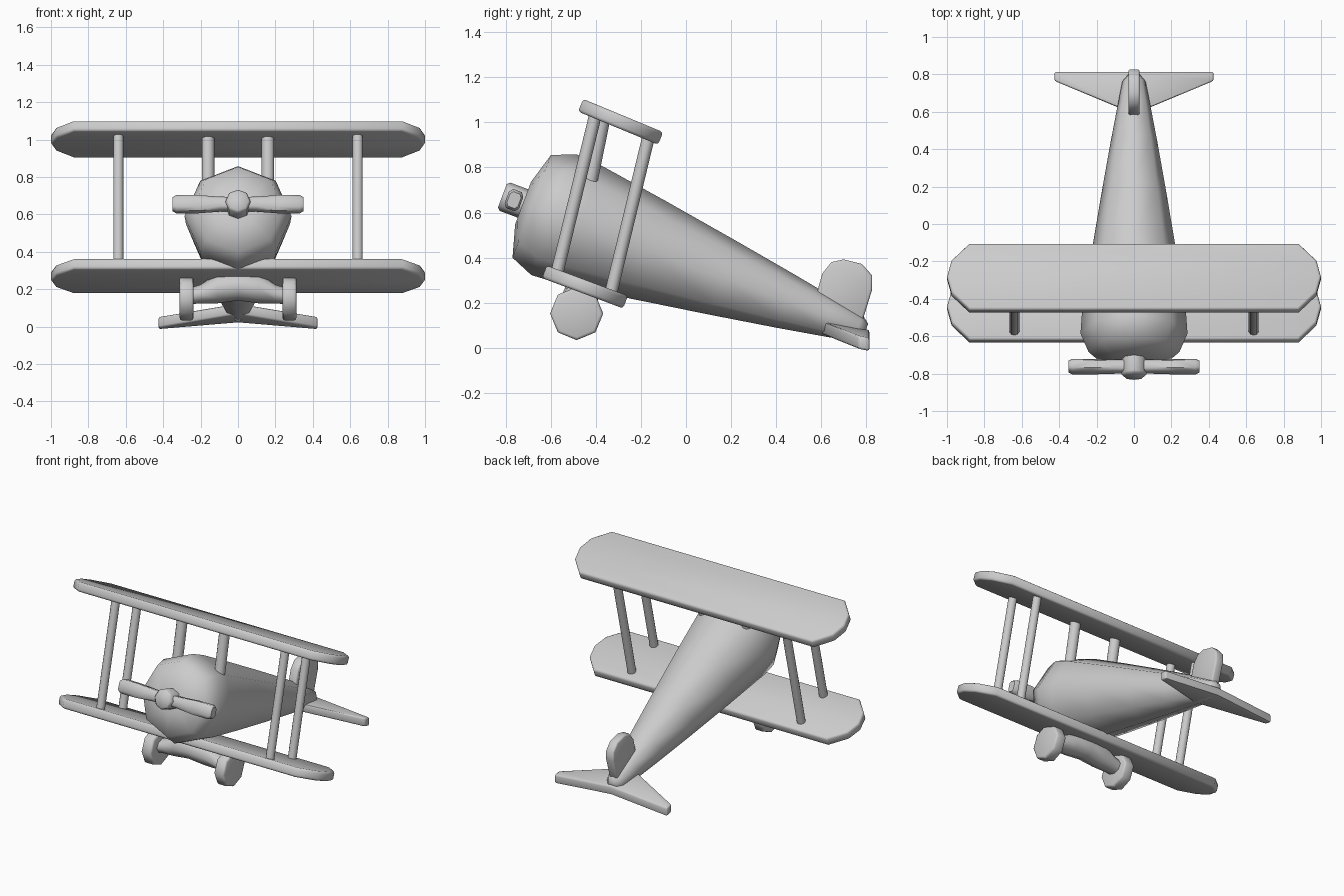
import bpy, bmesh
from math import radians, sin, cos, pi
from mathutils import Matrix, Vector

if "Cube" in bpy.data.objects:
    bpy.data.objects.remove(bpy.data.objects["Cube"])


def pitch(deg, y, z):
    """Nose-up tilt, then placement in the centre plane."""
    return Matrix.Translation((0, y, z)) @ Matrix.Rotation(-radians(deg), 4, 'X')


def loft(name, rings, matrix=Matrix(), bevel=0.0, smooth=50):
    """Skin a list of rings, cap both ends, bevel the hard edges."""
    bm = bmesh.new()
    loops = [[bm.verts.new(matrix @ Vector(p)) for p in r] for r in rings]
    n = len(loops[0])
    for a, b in zip(loops, loops[1:]):
        for i in range(n):
            j = (i + 1) % n
            bm.faces.new((a[i], a[j], b[j], b[i]))
    bm.faces.new(loops[0][::-1])
    bm.faces.new(loops[-1])
    bmesh.ops.recalc_face_normals(bm, faces=bm.faces)
    if bevel:
        hard = [e for e in bm.edges if e.calc_face_angle(0) > radians(60)]
        bmesh.ops.bevel(bm, geom=hard, offset=bevel, segments=2,
                        profile=0.5, affect='EDGES')
    me = bpy.data.meshes.new(name)
    bm.to_mesh(me)
    bm.free()
    me.shade_smooth()
    me.set_sharp_from_angle(angle=radians(smooth))
    ob = bpy.data.objects.new(name, me)
    bpy.context.collection.objects.link(ob)
    return ob


def circle(r, y, n=8):
    """Ring facing along y, with a vertex on top."""
    return [(r * sin(2 * pi * i / n), y, r * cos(2 * pi * i / n)) for i in range(n)]


def plate(outline, h):
    """Two rings from an (x, y) outline, thick in z."""
    return [[(x, y, z) for x, y in outline] for z in (-h / 2, h / 2)]


def rod(name, a, b, r, n=10):
    """Round strut between two points."""
    a, b = Vector(a), Vector(b)
    q = (b - a).to_track_quat('Y', 'Z').to_matrix().to_4x4()
    loft(name, [circle(r, 0, n), circle(r, (b - a).length, n)], Matrix.Translation(a) @ q)


# Fuselage: octagonal body of revolution on a tilted axis (distance aft, radius)
body = [(-1.946, .10), (-1.905, .243), (-1.80, .286), (-1.68, .278), (-1.36, .231),
        (-1.0, .174), (-.7, .124), (-.5, .088), (-.36, .062), (-.325, .035)]
loft("fuselage", [circle(r, s) for s, r in body], pitch(20.5, 1.10, -.04), smooth=70)

# Wings: long plates with rounded tips
tip = [(.88, -.192), (.975, -.095), (1, 0), (.975, .095), (.88, .192)]
wing = tip + [(-x, y) for x, y in tip[::-1]]
loft("upper_wing", plate(wing, .06), pitch(22.5, -.29, 1.002), .013)
loft("lower_wing", plate(wing, .06), pitch(20.5, -.448, .27), .013)

# Struts
for side, sx in (("left", -1), ("right", 1)):
    rod("front_strut_" + side, (.64 * sx, -.575, .32), (.64 * sx, -.4, 1.04), .028)
    rod("rear_strut_" + side, (.64 * sx, -.335, .235), (.64 * sx, -.165, .94), .028)
    rod("centre_strut_" + side, (.16 * sx, -.435, .70), (.16 * sx, -.37, 1.02), .035)

# Tail fin: rounded upright plate
fin = [(.57, .2), (.585, .26), (.605, .33), (.645, .38), (.70, .392), (.78, .372),
       (.826, .32), (.826, .26), (.78, .11), (.68, .12)]
loft("tail_fin", [[(x, y, z) for y, z in fin] for x in (-.03, .03)], bevel=.01)

# Tailplane: swept, tips drooping
rows = []
for x, front, z in ((-.425, .765, -.036), (0, .588, 0), (.425, .765, -.036)):
    rows.append([(x, y, z - .2 * (y - .7) + dz + .073)
                 for y, dz in ((front, -.029), (.813, -.029), (.813, .029), (front, .029))])
loft("tailplane", rows, bevel=.01)

# Propeller hub and blades
prop = pitch(20.5, -.763, .655)
loft("propeller_hub", [circle(.055, -.055), circle(.067, -.042), circle(.067, .06)], prop)
for side, sx in (("left", -1), ("right", 1)):
    rings = []
    for x, hy, hz in ((.03, .032, .034), (.1, .032, .036), (.22, .034, .045),
                      (.33, .034, .045), (.35, .026, .034)):
        rings.append([(x * sx, hy * a, hz * b) for a, b in
                      ((-1, -.6), (-.6, -1), (.6, -1), (1, -.6),
                       (1, .6), (.6, 1), (-.6, 1), (-1, .6))])
    loft("propeller_blade_" + side, rings, prop)

# Undercarriage fairing between the wheels
rings = []
for x, z, hy, hz in ((-.25, .165, .06, .045), (-.2, .175, .065, .05), (-.11, .205, .08, .08),
                     (0, .215, .085, .075), (.11, .205, .08, .08),
                     (.2, .175, .065, .05), (.25, .165, .06, .045)):
    rings.append([(x, -.475 + hy * cos(pi * i / 4), z + hz * sin(pi * i / 4)) for i in range(8)])
loft("wheel_fairing", rings, smooth=70)

# Wheels: octagonal discs
for side, sx in (("left", -1), ("right", 1)):
    m = Matrix.Translation((.275 * sx, -.485, .152)) @ Matrix.Rotation(pi / 2, 4, 'Z')
    loft("wheel_" + side, [circle(.118, -.037), circle(.118, .037)], m, .012)
